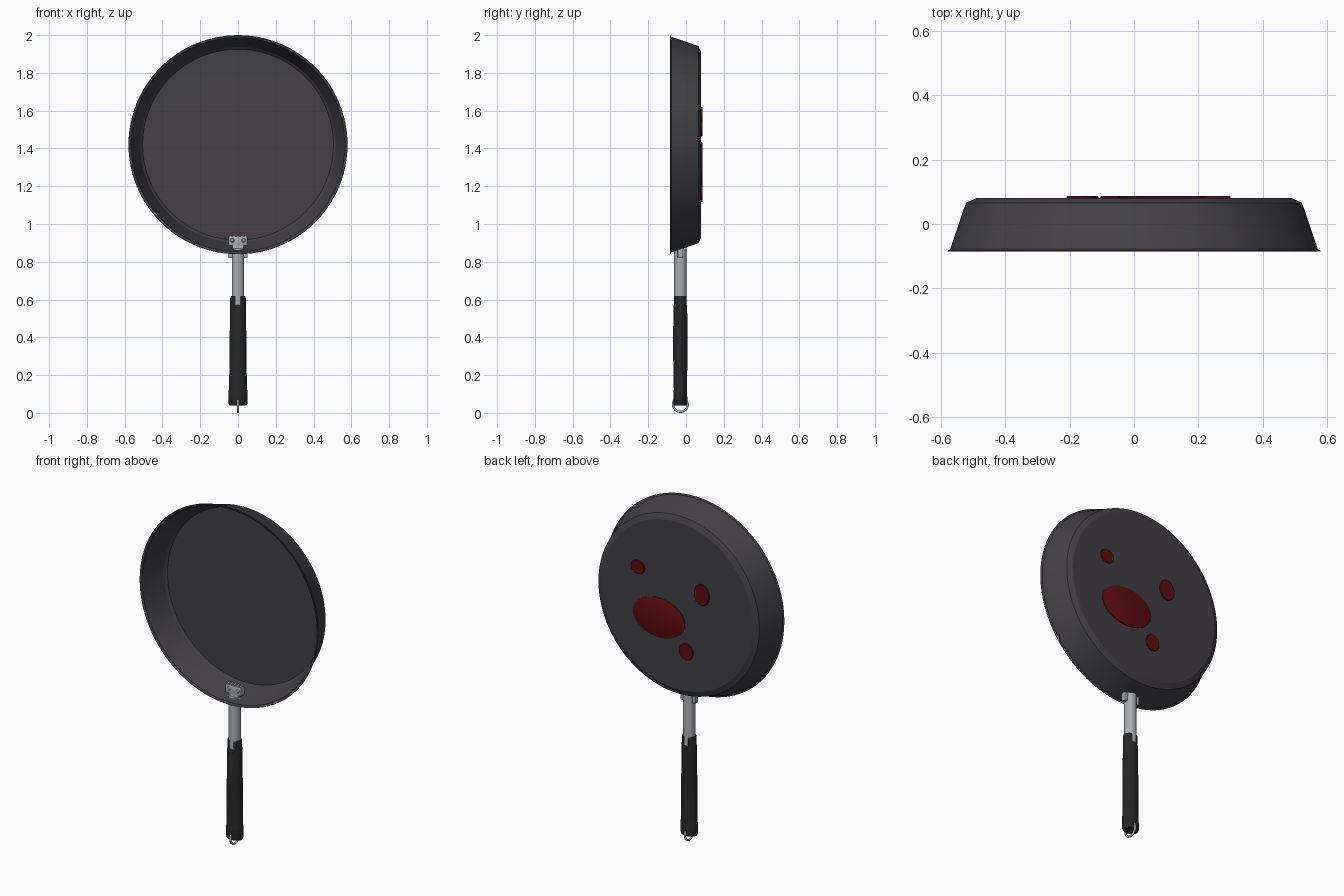
import bpy, bmesh, math
from mathutils import Matrix, Vector

if "Cube" in bpy.data.objects:
    bpy.data.objects.remove(bpy.data.objects["Cube"], do_unlink=True)


def material(name, r, g, b):
    m = bpy.data.materials.new(name)
    m.use_nodes = True
    m.diffuse_color = (r, g, b, 1)
    m.node_tree.nodes["Principled BSDF"].inputs["Base Color"].default_value = (r, g, b, 1)
    return m


IRON = material("dark iron", 0.054, 0.051, 0.061)
RED = material("dark red", 0.12, 0.004, 0.005)
STEEL = material("steel", 0.42, 0.43, 0.45)
RUBBER = material("black rubber", 0.019, 0.019, 0.019)

PAN_Z = 1.42      # height of the pan's centre
HANDLE_Y = -0.03  # depth of the handle's axis


def finish(name, bm, mat, angle=30):
    bmesh.ops.recalc_face_normals(bm, faces=bm.faces)
    mesh = bpy.data.meshes.new(name)
    bm.to_mesh(mesh)
    bm.free()
    mesh.materials.append(mat)
    ob = bpy.data.objects.new(name, mesh)
    bpy.context.collection.objects.link(ob)
    bpy.ops.object.select_all(action="DESELECT")
    ob.select_set(True)
    bpy.context.view_layer.objects.active = ob
    bpy.ops.object.shade_smooth_by_angle(angle=math.radians(angle))
    return ob


def lathe(name, profile, centre, mat, axis="Z", steps=64, scale=(1, 1, 1), closed=False, angle=30):
    """Spin (radius, height) points round an axis through centre."""
    bm = bmesh.new()
    verts = [bm.verts.new((r, 0, h)) for r, h in profile]
    pairs = list(zip(verts, verts[1:]))
    if closed:
        pairs.append((verts[-1], verts[0]))
    edges = [bm.edges.new(p) for p in pairs]
    bmesh.ops.spin(bm, geom=verts + edges, cent=(0, 0, 0), axis=(0, 0, 1),
                   angle=math.tau, steps=steps)
    bmesh.ops.remove_doubles(bm, verts=bm.verts, dist=1e-5)
    turn = {"Z": Matrix(), "Y": Matrix.Rotation(-math.pi / 2, 4, "X"),
            "X": Matrix.Rotation(math.pi / 2, 4, "Y")}[axis]
    bm.transform(Matrix.Translation(centre) @ Matrix.Diagonal((*scale, 1)) @ turn)
    return finish(name, bm, mat, angle)


def box(name, low, high, mat, bevel=0.0):
    low, high = Vector(low), Vector(high)
    bm = bmesh.new()
    bmesh.ops.create_cube(bm, size=1)
    bm.transform(Matrix.Translation((low + high) / 2) @ Matrix.Diagonal((*(high - low), 1)))
    if bevel:
        bmesh.ops.bevel(bm, geom=bm.edges[:], offset=bevel, segments=2, affect="EDGES", profile=0.5)
    return finish(name, bm, mat)


# Pan: thin shell with a flared wall, a small lip and a chamfered base
lathe("pan", [(0, 0.08), (0.49, 0.08), (0.522, 0.066), (0.571, -0.078), (0.58, -0.083),
              (0.578, -0.086), (0.566, -0.08), (0.518, 0.055), (0.505, 0.068), (0, 0.07)],
      (0, 0, PAN_Z), IRON, axis="Y", steps=96, angle=20)

# Red spots on the base: x, z, half width, half height
for i, (x, z, w, h) in enumerate([(0.118, 1.32, 0.168, 0.115), (0.255, 1.58, 0.045, 0.04),
                                  (-0.16, 1.525, 0.05, 0.062), (-0.059, 1.165, 0.045, 0.049)]):
    lathe(f"red_spot_{i + 1}", [(0, 0.007), (0.95, 0.007), (1, 0.004), (1, -0.001), (0, -0.001)],
          (x, 0.08, z), RED, axis="Y", steps=40, scale=(w, 1, h))

# Handle tube, ending inside the grip
lathe("handle_tube", [(0, 0.3), (0.033, 0.3), (0.033, 0.87), (0, 0.87)],
      (0, HANDLE_Y, 0), STEEL, steps=24)

# Rubber grip, wider towards the end, with a slot at the top showing the tube
grip = lathe("grip", [(0, 0.04), (0.046, 0.04), (0.05, 0.05), (0.049, 0.12), (0.047, 0.125),
                      (0.045, 0.35), (0.041, 0.61), (0.039, 0.62), (0, 0.62)],
             (0, HANDLE_Y, 0), RUBBER, steps=24, scale=(1, 0.74, 1))
for v in grip.data.vertices:   # keep the top a little deeper than the tube
    if v.co.z > 0.3:
        v.co.y = HANDLE_Y + (v.co.y - HANDLE_Y) * 1.17
slot = box("slot_cutter", (-0.014, -0.2, 0.57), (0.014, 0.2, 0.7), RUBBER)
slot.hide_render = True
cut = grip.modifiers.new("slot", "BOOLEAN")
cut.operation = "DIFFERENCE"
cut.object = slot
bpy.context.view_layer.objects.active = grip
bpy.ops.object.modifier_apply(modifier=cut.name)
bpy.data.objects.remove(slot, do_unlink=True)

# Hanging ring at the end of the grip
wire = [(0.039 + 0.006 * math.cos(a), 0.006 * math.sin(a))
        for a in (math.tau * k / 10 for k in range(10))]
lathe("hanging_ring", wire, (0, HANDLE_Y, 0.045), STEEL, axis="X", steps=40, closed=True, angle=60)

# Bracket inside the wall, with a foot, rivets and a toothed top edge
box("inner_bracket", (-0.05, -0.045, 0.885), (0.05, -0.01, 0.935), STEEL, 0.004)
box("bracket_foot", (-0.03, -0.042, 0.85), (0.03, -0.012, 0.89), STEEL, 0.003)
for k in range(-2, 3):
    box(f"bracket_tooth_{k + 3}", (k * 0.02 - 0.006, -0.043, 0.93),
        (k * 0.02 + 0.006, -0.012, 0.941), STEEL, 0.002)

for side, s in (("left", 1), ("right", -1)):
    lathe(f"{side}_rivet", [(0, -0.006), (0.007, -0.005), (0.011, 0), (0.011, 0.01)],
          (s * 0.03, -0.045, 0.913), STEEL, axis="Y", steps=16)
    # Outer bracket ears beside the tube, below the pan
    box(f"{side}_outer_ear", (min(s * 0.028, s * 0.05), -0.044, 0.82),
        (max(s * 0.028, s * 0.05), -0.016, 0.87), STEEL, 0.003)
